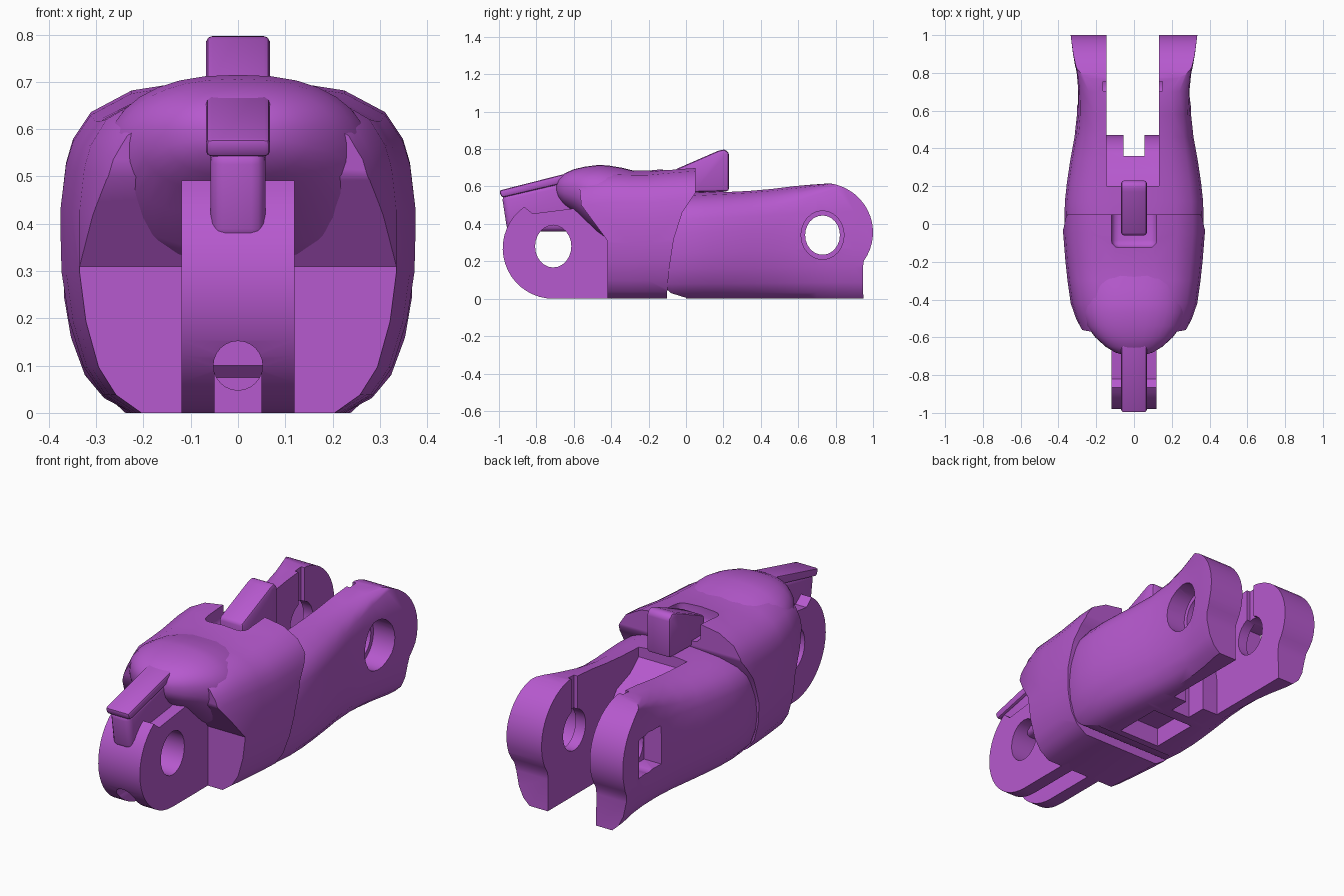
import bpy, bmesh, math

if "Cube" in bpy.data.objects:
    bpy.data.objects.remove(bpy.data.objects["Cube"])

purple = bpy.data.materials.new("purple")
purple.diffuse_color = (0.47, 0.10, 0.62, 1)
purple.use_nodes = True
purple.node_tree.nodes["Principled BSDF"].inputs["Base Color"].default_value = purple.diffuse_color


def finish(name, bm):
    bmesh.ops.recalc_face_normals(bm, faces=bm.faces)
    me = bpy.data.meshes.new(name)
    bm.to_mesh(me)
    bm.free()
    me.materials.append(purple)
    ob = bpy.data.objects.new(name, me)
    bpy.context.collection.objects.link(ob)
    return ob


def prism(name, pts, x0, x1):
    """Side profile (y, z) extruded along x."""
    bm = bmesh.new()
    a = [bm.verts.new((x0, y, z)) for y, z in pts]
    b = [bm.verts.new((x1, y, z)) for y, z in pts]
    bm.faces.new(a)
    bm.faces.new(b[::-1])
    for i in range(len(a)):
        j = (i + 1) % len(a)
        bm.faces.new((a[i], b[i], b[j], a[j]))
    return finish(name, bm)


def loft(name, rings):
    bm = bmesh.new()
    vs = [[bm.verts.new(p) for p in r] for r in rings]
    for a, b in zip(vs, vs[1:]):
        for i in range(len(a)):
            j = (i + 1) % len(a)
            bm.faces.new((a[i], a[j], b[j], b[i]))
    bm.faces.new(vs[0])
    bm.faces.new(vs[-1][::-1])
    return finish(name, bm)


def box(x0, x1, y0, y1, z0, z1):
    return prism("cutter", [(y0, z0), (y1, z0), (y1, z1), (y0, z1)], x0, x1)


def arc(cy, cz, ry, rz, a0, a1, n):
    return [(cy + ry * math.cos(math.radians(a0 + (a1 - a0) * i / n)),
             cz + rz * math.sin(math.radians(a0 + (a1 - a0) * i / n))) for i in range(n + 1)]


def circle(cy, cz, ry, rz):
    return arc(cy, cz, ry, rz, 0, 360, 24)[:-1]


def apply(ob, mod):
    bpy.context.view_layer.objects.active = ob
    bpy.ops.object.modifier_apply(modifier=mod.name)


def boolean(ob, cutter, op='DIFFERENCE'):
    m = ob.modifiers.new("bool", 'BOOLEAN')
    m.operation, m.object, m.solver = op, cutter, 'EXACT'
    apply(ob, m)
    bpy.data.objects.remove(cutter)


def bevel(ob, width, segments=3):
    m = ob.modifiers.new("bevel", 'BEVEL')
    m.width, m.segments, m.limit_method = width, segments, 'ANGLE'
    m.angle_limit = math.radians(40)
    apply(ob, m)


def smooth(ob, angle=35):
    bpy.ops.object.select_all(action='DESELECT')
    ob.select_set(True)
    bpy.context.view_layer.objects.active = ob
    bpy.ops.object.shade_smooth_by_angle(angle=math.radians(angle))


# Half cross-section as fractions of half width and height
HALF = [(.61, 0), (.77, .055), (.88, .14), (.96, .28), (1, .43), (1, .62), (.97, .75),
        (.93, .82), (.83, .90), (.6, .965), (.3, .99)]


def section(y, w, top, square=0):
    right = []
    for fx, fz in HALF:
        k = square if fz > .5 else square * .3
        right.append((w * (fx + (1 - fx) * k), y, top * (fz + (1 - fz) * square * (fz > .8))))
    return right + [(0, y, top)] + [(-x, yy, z) for x, yy, z in reversed(right)]


# Middle body: loft trimmed by its side profile
body = loft("middle_body", [section(*s) for s in [
    (-.60, .27, .64), (-.52, .30, .67), (-.42, .335, .69), (-.30, .352, .685),
    (-.20, .363, .685), (-.05, .375, .70), (.10, .375, .71)]])
boolean(body, prism("trim", [
    (-.42, -.1), (-.105, -.1), (-.10, .05), (-.09, .16), (-.065, .32), (-.02, .46), (.05, .565),
    (.05, .9), (-.6, .9), (-.56, .50), (-.42, .31)], -.6, .6), 'INTERSECT')
notch = box(-.12, .12, -.125, .3, .60, .9)
bevel(notch, .04)
boolean(body, notch)

# Rounded front dome
rings = []
for y, w, z0, z1 in [(-.695, .05, .565, .62), (-.68, .10, .535, .645), (-.65, .15, .50, .67),
                     (-.60, .205, .465, .692), (-.54, .25, .41, .706), (-.47, .28, .345, .715),
                     (-.42, .29, .31, .713), (-.34, .29, .31, .70), (-.26, .285, .32, .68),
                     (-.18, .24, .36, .665)]:
    ring = []
    for i in range(32):
        c, s = math.cos(i * math.pi / 16), math.sin(i * math.pi / 16)
        ring.append((w * math.copysign(abs(c) ** .85, c), y,
                     (z0 + z1) / 2 + (z1 - z0) / 2 * math.copysign(abs(s) ** .85, s)))
    rings.append(ring)
dome = loft("front_dome", rings)

# Front hinge lug with pin hole and lower groove
lug = prism("front_lug", arc(-.71, .27, .27, .27, 270, 125, 18) +
            [(-.82, .455), (-.58, .485), (-.3, .485), (-.3, 0)], -.12, .12)
boolean(lug, prism("cutter", circle(-.71, .28, .097, .113), -.3, .3))
boolean(lug, box(-.05, .05, -1.1, -.42, -.1, .1))
# Long bore through lug and body
for ob in (lug, body):
    bpy.ops.mesh.primitive_cylinder_add(vertices=24, radius=.052, depth=.95,
                                        location=(0, -.6, .1), rotation=(math.pi / 2, 0, 0))
    boolean(ob, bpy.context.object)

# Rear barrel and fork arms: loft trimmed by its side profile
fork = loft("rear_fork", [section(*s) for s in [
    (-.20, .31, .54, 0), (-.08, .355, .56, 0), (.02, .368, .57, 0), (.12, .366, .575, 0),
    (.22, .355, .58, 0), (.34, .337, .587, 0), (.46, .315, .597, .05), (.58, .302, .607, .2),
    (.70, .298, .614, .5), (.80, .305, .62, .75), (.90, .323, .62, .95), (1.02, .338, .62, 1)]])
boolean(fork, prism("trim", [(-.15, .9), (-.15, .1), (-.08, .03), (0, .005), (.05, -.1), (.95, -.1),
                            (.945, .165)] + arc(.73, .355, .27, .265, -35, 88, 16) +
                   [(.7, .9)], -.6, .6), 'INTERSECT')
# Fork gap with a stepped end
boolean(fork, prism("cutter", [(.2, .9), (.2, .52), (.27, .46), (.38, .42), (.45, .33),
                              (.47, .2), (.47, -.1), (1.2, -.1), (1.2, .9)], -.145, .133))
boolean(fork, box(-.055, .055, .36, .5, -.1, .5))
# Pocket under the barrel
boolean(fork, box(-.12, .12, .04, .30, -.1, .10))
# Pin hole: round on one arm, square nut recess on the other
boolean(fork, prism("cutter", circle(.73, .34, .115, .13), .19, .5))
boolean(fork, prism("cutter", circle(.73, .34, .093, .105), -.5, .3))
boolean(fork, box(-.5, -.20, .63, .83, .24, .44))
# Insertion grooves inside both arms
boolean(fork, box(.12, .152, .705, .755, .34, .7))
boolean(fork, box(-.165, -.13, .705, .755, .34, .7))

# Front spur: web and wider cap
web = prism("spur_web", [(-.985, .555), (-.955, .36), (-.6, .36), (-.6, .64)], -.058, .058)
cap = prism("spur_cap", [(-1, .578), (-.985, .54), (-.6, .63), (-.6, .675), (-.63, .672)],
            -.068, .068)
bevel(web, .03)
bevel(cap, .012, 2)

# Rear fin rising from the notch
fin = prism("rear_fin", [(-.06, .69), (.17, .79), (.205, .8), (.23, .78), (.23, .575),
                         (.05, .57), (-.06, .58)], -.068, .068)
bevel(fin, .014, 2)

for ob in (body, dome, lug, fork, web, cap, fin):
    smooth(ob)
